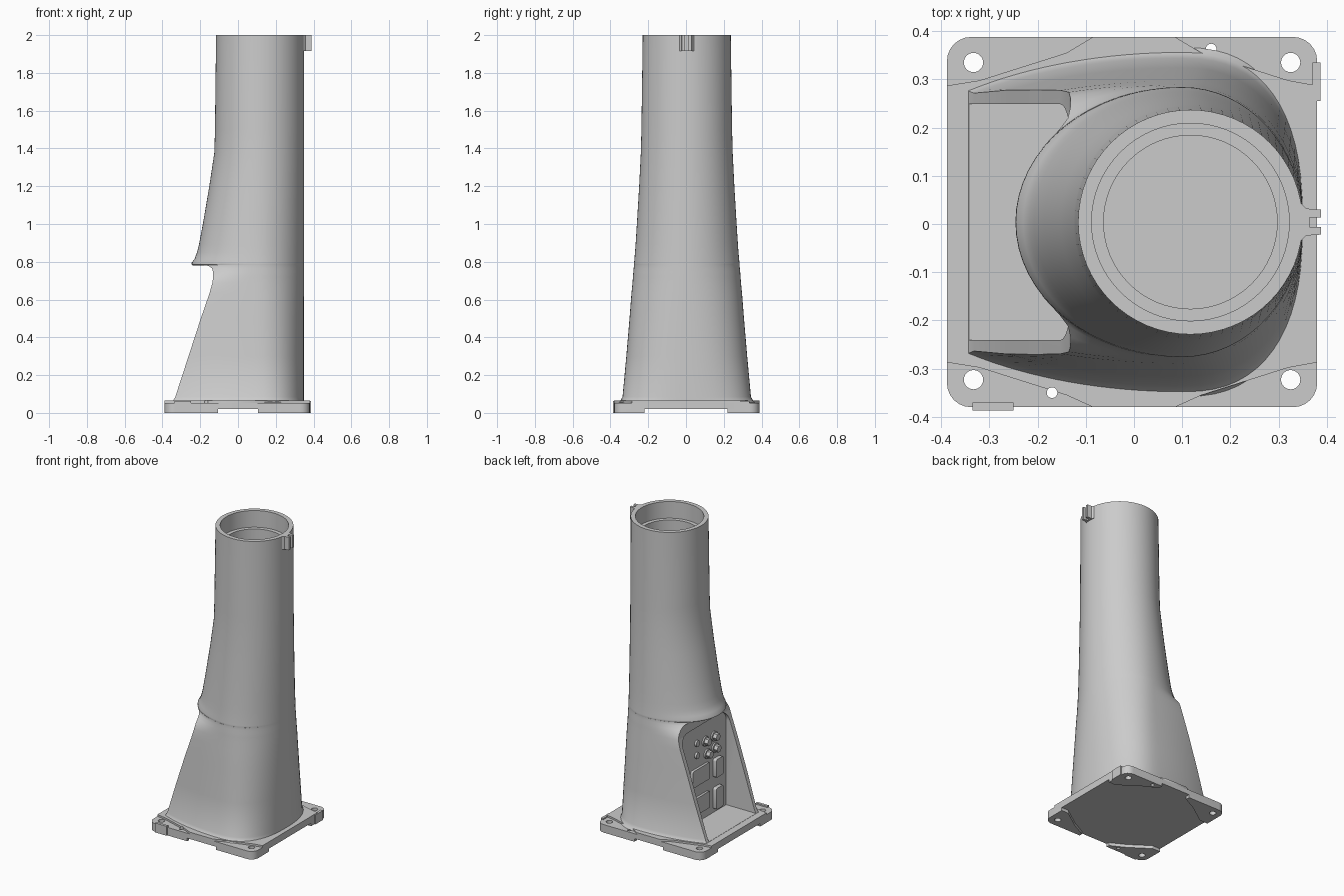
import bpy, bmesh
from math import sin, cos, pi, acos
from mathutils import Vector

if "Cube" in bpy.data.objects:
    bpy.data.objects.remove(bpy.data.objects["Cube"])

Y0 = 0.004                                   # column axis offset in y
X1, X2, Y1, Y2 = -0.388, 0.38, -0.38, 0.388  # base plate limits


def add_object(name, bm):
    bmesh.ops.recalc_face_normals(bm, faces=bm.faces)
    me = bpy.data.meshes.new(name)
    bm.to_mesh(me)
    bm.free()
    ob = bpy.data.objects.new(name, me)
    bpy.context.collection.objects.link(ob)
    return ob


def loft(name, rings):
    bm = bmesh.new()
    rows = [[bm.verts.new(p) for p in r] for r in rings]
    n = len(rows[0])
    for a, b in zip(rows, rows[1:]):
        for i in range(n):
            j = (i + 1) % n
            bm.faces.new((a[i], a[j], b[j], b[i]))
    bm.faces.new(rows[0][::-1])
    bm.faces.new(rows[-1])
    return add_object(name, bm)


def prism(name, pts, lo, hi, axis='Z'):
    """Extrude a 2D outline along z (points are x,y) or x (points are y,z)."""
    def at(p, h):
        return (p[0], p[1], h) if axis == 'Z' else (h, p[0], p[1])
    return loft(name, [[at(p, lo) for p in pts], [at(p, hi) for p in pts]])


def rounded(x1, x2, y1, y2, r, seg=6):
    pts = []
    for k, (cx, cy) in enumerate([(x2 - r, y2 - r), (x1 + r, y2 - r),
                                  (x1 + r, y1 + r), (x2 - r, y1 + r)]):
        for i in range(seg + 1):
            t = (k + i / seg) * pi / 2
            pts.append((cx + r * cos(t), cy + r * sin(t)))
    return pts


def disc(x, y, r, n=24):
    return [(x + r * cos(2 * pi * i / n), y + r * sin(2 * pi * i / n)) for i in range(n)]


def boolean(ob, tool, op='DIFFERENCE', keep=False):
    m = ob.modifiers.new('bool', 'BOOLEAN')
    m.operation, m.object, m.solver = op, tool, 'EXACT'
    bpy.context.view_layer.objects.active = ob
    bpy.ops.object.modifier_apply(modifier=m.name)
    if not keep:
        bpy.data.objects.remove(tool, do_unlink=True)


def section(z, c, af, ab, w, n=2.0, xb=None):
    """Closed outline: rounded front (+x), elliptic sides, optionally cut flat at x = xb."""
    tmax = pi / 2 if xb is None else pi / 2 - acos(min(1, (c - xb) / ab))
    e = 2 / n
    half = [(c + af * cos(t) ** e, w * sin(t) ** e)
            for t in [i / 16 * pi / 2 for i in range(16)]]
    half += [(c - ab * sin(i / 16 * tmax), w * cos(i / 16 * tmax)) for i in range(17)]
    if xb is None:
        half[-1] = (c - ab, 0)
    other = half[-2:0:-1] if xb is None else half[:0:-1]
    return [(x, Y0 + y, z) for x, y in half] + [(x, Y0 - y, z) for x, y in other]


# Base plate with mounting holes
plate = prism('base_plate', rounded(X1, X2, Y1, Y2, 0.05), 0.02, 0.053)
feet = []
for sx in (-1, 1):
    for sy in (-1, 1):
        foot = prism('corner_foot', rounded(X1, X2, Y1, Y2, 0.05), 0.0, 0.0205)
        ex, ey = sx * 0.5, sy * 0.5
        wedge = prism('wedge', [(ex, ey), (ex, sy * 0.22), (sx * 0.33, sy * 0.22),
                                (sx * 0.2, sy * 0.31), (sx * 0.105, sy * 0.36),
                                (sx * 0.105, ey)], -0.1, 0.1)
        boolean(foot, wedge, 'INTERSECT')
        feet.append(foot)
q = [(X2, 0.287), (0.32, 0.298), (0.14, 0.355), (0.085, Y2)]
deck_pts = (q + [(max(-x, X1) if x < X2 else X1, y) for x, y in q[::-1]]
            + [(X1 if x == X2 else -x, max(-y, Y1)) for x, y in q]
            + [(x, max(-y, Y1)) for x, y in q[::-1]])
deck = prism('raised_deck', deck_pts, 0.05, 0.065)

holes = [(x, y, 0.02) for x in (-0.333, 0.325) for y in (-0.323, 0.335)]
holes += [(0.16, 0.363, 0.011), (-0.17, -0.35, 0.011)]
for x, y, r in holes:
    tool = prism('hole_cutter', disc(x, y, r), -0.1, 0.2)
    for ob in [plate] + feet + ([deck] if r < 0.015 else []):
        boolean(ob, tool, keep=True)
    bpy.data.objects.remove(tool, do_unlink=True)

# Locating tabs on the plate edge
prism('edge_tab', [(0.37, 0.255), (0.387, 0.255), (0.387, 0.335), (0.37, 0.335)], 0, 0.062)
prism('edge_tab', [(-0.335, -0.387), (-0.25, -0.387), (-0.25, -0.37), (-0.335, -0.37)], 0, 0.062)

# Lower column with side fins: z, back length, half width, front squareness, back x
lower = [(0.055, 0.7, 0.362, 2.5, -0.348), (0.067, 0.7, 0.35, 2.45, -0.342),
         (0.085, 0.7, 0.340, 2.4, -0.332), (0.3, 0.7, 0.320, 2.3, -0.262),
         (0.5, 0.7, 0.303, 2.18, -0.197), (0.63, 0.7, 0.293, 2.1, -0.152),
         (0.69, 0.68, 0.287, 2.05, -0.135), (0.72, 0.55, 0.285, 2.03, -0.132),
         (0.745, 0.43, 0.283, 2.02, -0.132), (0.765, 0.37, 0.281, 2.0, -0.137),
         (0.778, 0.35, 0.280, 2.0, -0.155), (0.783, 0.347, 0.280, 2.0, -0.19)]
lower_column = loft('lower_column', [section(z, 0.1, 0.25, ab, w, n, xb)
                                     for z, ab, w, n, xb in lower])
pocket = [(-0.245, 0.066), (0.245, 0.066)]
pocket += [p for p in rounded(-0.245, 0.245, 0.1, 0.70, 0.075) if p[1] > 0.5]
boolean(lower_column, prism('pocket_cutter', [(y + Y0, z) for y, z in pocket],
                            -0.5, -0.125, 'X'))

# Upper column with overhanging lip and stepped bore: z, centre, front, back, half width
upper = [(0.78, 0.1, 0.25, 0.338, 0.279), (0.785, 0.1, 0.25, 0.346, 0.28),
         (0.795, 0.1, 0.25, 0.345, 0.279), (0.815, 0.1, 0.25, 0.33, 0.277),
         (0.85, 0.1, 0.25, 0.317, 0.274), (0.89, 0.1, 0.25, 0.307, 0.271),
         (1.0, 0.102, 0.248, 0.288, 0.264), (1.2, 0.108, 0.242, 0.26, 0.252),
         (1.38, 0.113, 0.237, 0.238, 0.243), (1.5, 0.115, 0.235, 0.237, 0.240),
         (2.0, 0.117, 0.233, 0.233, 0.233)]
upper += [(z, 0.117, r, r, r) for z, r in
          [(2.0, 0.205), (1.89, 0.205), (1.89, 0.18), (1.77, 0.18)]]
loft('upper_column', [section(*u) for u in upper])

# Alignment lug at the top rim
side = [(0.325, 0.06), (0.345, 0.04), (0.357, 0.028), (0.388, 0.026), (0.388, 0.01), (0.364, 0.01)]
lug = side + [(x, -y) for x, y in side[::-1]]
prism('alignment_lug', [(x, y + Y0) for x, y in lug], 1.915, 2.0)

# Connector panel: rectangular sockets (y, z, width, height, depth)
for y, z, w, h, d in [(0.04, 0.18, 0.18, 0.11, 0.016), (0.04, 0.37, 0.18, 0.11, 0.016),
                      (-0.14, 0.16, 0.075, 0.14, 0.025), (-0.14, 0.36, 0.075, 0.12, 0.025)]:
    prism('socket', rounded(y - w / 2, y + w / 2, z - h / 2, z + h / 2, 0.012, 3),
          -0.125 - d, -0.12, 'X')

# Round plugs and small ports
for y, z in [(-0.02, 0.57), (-0.11, 0.57), (-0.04, 0.48), (-0.12, 0.49)]:
    prism('plug_collar', disc(y, z, 0.032, 16), -0.135, -0.12, 'X')
    prism('plug', disc(y, z, 0.024, 6), -0.16, -0.12, 'X')
for y, z in [(0.07, 0.59), (0.07, 0.51)]:
    prism('port', disc(y, z, 0.02, 16), -0.138, -0.12, 'X')

# Smooth shading with sharp edges kept
bpy.ops.object.select_all(action='SELECT')
bpy.context.view_layer.objects.active = lower_column
bpy.ops.object.shade_smooth_by_angle(angle=0.6)
